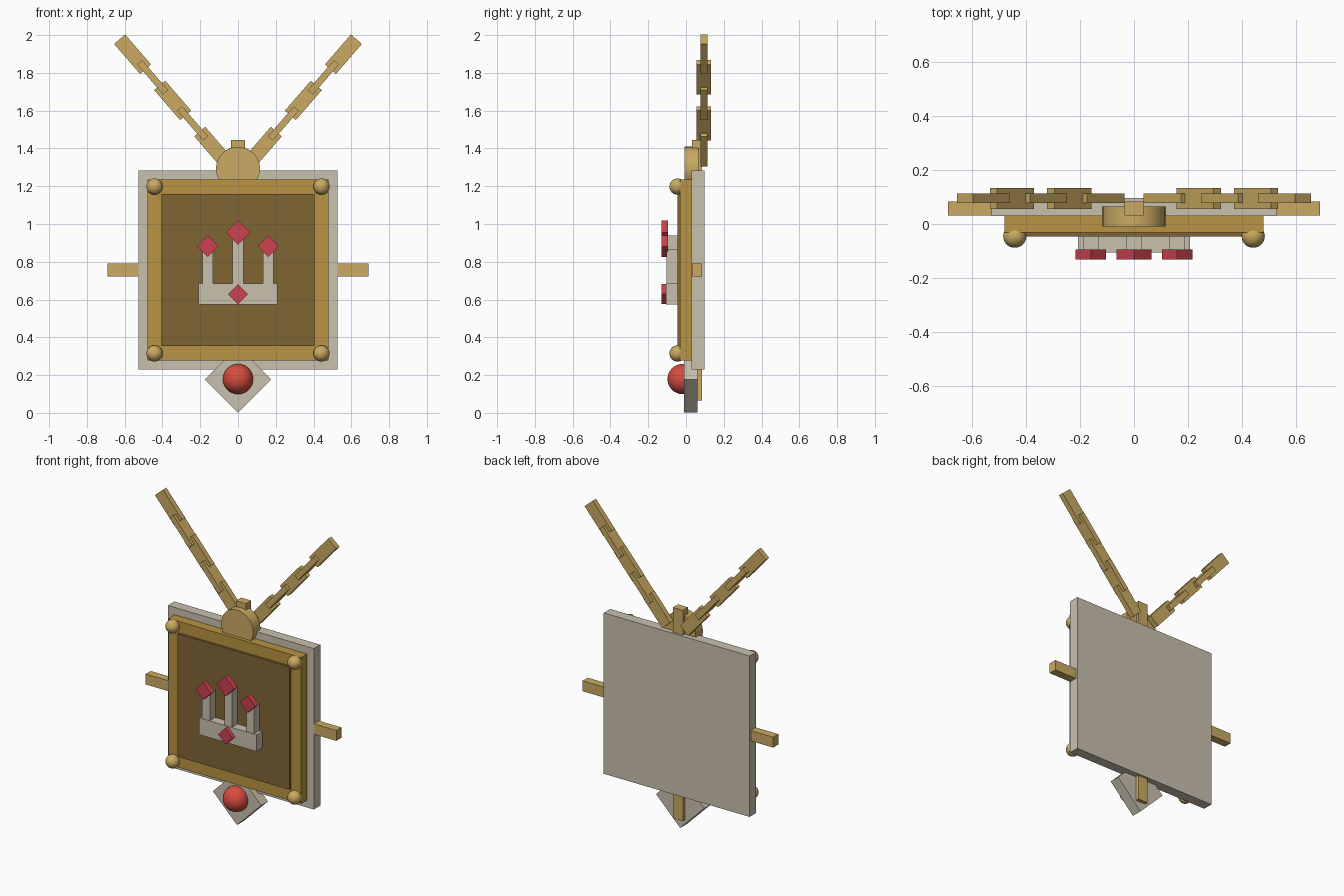
import bpy, math
from mathutils import Matrix

if "Cube" in bpy.data.objects:
    bpy.data.objects.remove(bpy.data.objects["Cube"])


def material(name, r, g, b):
    m = bpy.data.materials.new(name)
    lin = [((c / 255 + 0.055) / 1.055) ** 2.4 for c in (r, g, b)]
    m.diffuse_color = (*lin, 1)
    m.use_nodes = True
    m.node_tree.nodes["Principled BSDF"].inputs["Base Color"].default_value = m.diffuse_color
    return m


GOLD = material("pale gold", 202, 170, 98)
DEEP = material("deep gold", 186, 148, 66)
BROWN = material("bronze brown", 128, 101, 52)
STONE = material("pale stone", 201, 193, 175)
RUBY = material("ruby pink", 205, 66, 80)
RED = material("bright red", 215, 76, 64)


def finish(name, mat):
    ob = bpy.context.object
    ob.name = name
    ob.data.materials.append(mat)
    return ob


def box(name, mat, x, y, z, turn=0):
    """Box from (min, max) ranges, turned about its own y axis."""
    bpy.ops.mesh.primitive_cube_add(size=1)
    ob = finish(name, mat)
    centre = [(a + b) / 2 for a, b in (x, y, z)]
    size = [b - a for a, b in (x, y, z)]
    ob.data.transform(Matrix.Rotation(turn, 4, 'Y') @ Matrix.Diagonal((*size, 1)))
    ob.location = centre
    return ob


def diamond(name, mat, x, z, half, y):
    s = half / math.sqrt(2)
    return box(name, mat, (x - s, x + s), y, (z - s, z + s), math.pi / 4)


def ball(name, mat, loc, r):
    bpy.ops.mesh.primitive_uv_sphere_add(segments=32, ring_count=16, radius=r, location=loc)
    bpy.ops.object.shade_smooth()
    return finish(name, mat)


# Layered square body
box("back_plate", STONE, (-0.528, 0.528), (0.03, 0.097), (0.23, 1.283))
box("frame", DEEP, (-0.48, 0.48), (-0.032, 0.03), (0.278, 1.235))
box("inner_panel", BROWN, (-0.405, 0.405), (-0.046, -0.03), (0.355, 1.16))

# Crossed bars running behind the frame
box("cross_bar", GOLD, (-0.69, 0.69), (0.031, 0.084), (0.722, 0.79))
box("upright_bar", GOLD, (-0.036, 0.036), (0.031, 0.084), (0.066, 1.445))

# Corner studs
for sx in (-1, 1):
    for z in (0.315, 1.198):
        ball("corner_stud", GOLD, (sx * 0.442, -0.045, z), 0.043)

# Top disc
bpy.ops.mesh.primitive_cylinder_add(vertices=48, radius=0.116, depth=0.074,
                                    location=(0, 0.028, 1.293), rotation=(math.pi / 2, 0, 0))
finish("top_disc", GOLD)
bpy.ops.object.shade_smooth_by_angle(angle=math.radians(35))

# Bottom pendant
diamond("bottom_diamond", STONE, 0, 0.177, 0.175, (-0.01, 0.06))
ball("pendant_ball", RED, (0, -0.018, 0.179), 0.08)

# Three-pronged emblem with gems
box("emblem_base", STONE, (-0.208, 0.208), (-0.105, -0.04), (0.575, 0.685))
for x, top, half in ((-0.16, 0.882, 0.056), (0, 0.955, 0.064), (0.16, 0.882, 0.056)):
    box("emblem_post", STONE, (x - 0.028, x + 0.028), (-0.102, -0.04), (0.65, top - 0.015))
    diamond("post_gem", RUBY, x, top, half, (-0.131, -0.094))
diamond("base_gem", RUBY, 0, 0.629, 0.053, (-0.131, -0.094))

# Chains: solid links, alternately flat and on edge
SLOPE = math.atan2(0.2445, 0.212)
for sx in (-1, 1):
    for i in range(5):
        x, z = sx * (0.134 + 0.106 * i), 1.41 + 0.1222 * i
        wide, thin = 0.0385, 0.0175
        h, d = (wide, thin) if i % 2 == 0 else (thin, wide)
        box("chain_link", GOLD, (x - 0.105, x + 0.105), (0.095 - d, 0.095 + d),
            (z - h, z + h), -sx * SLOPE)
